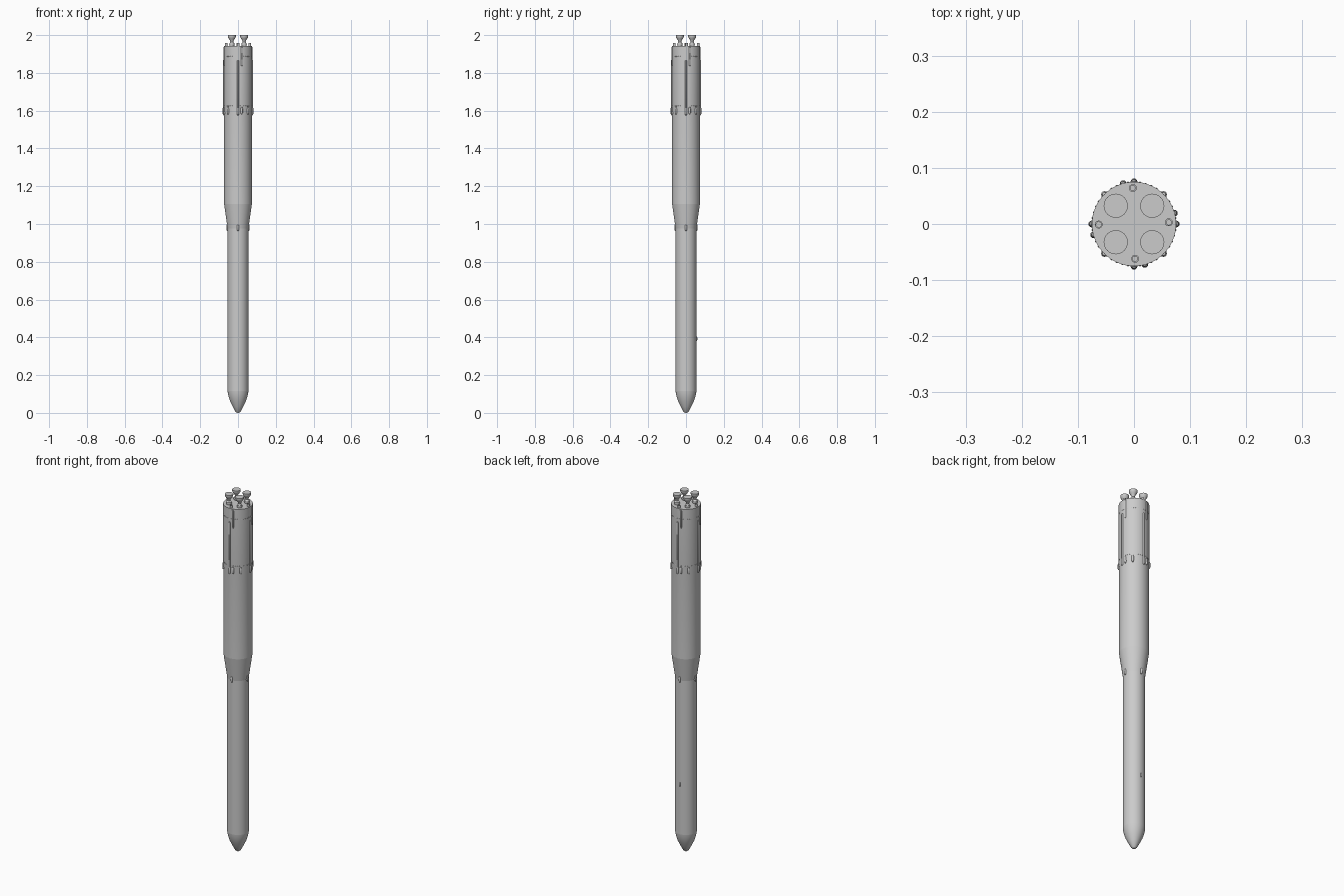
import bpy, bmesh
from math import pi, sin, cos, radians

if "Cube" in bpy.data.objects:
    bpy.data.objects.remove(bpy.data.objects["Cube"])

def finish(ob):
    bpy.ops.object.select_all(action='DESELECT')
    ob.select_set(True)
    bpy.context.view_layer.objects.active = ob
    bpy.ops.object.shade_smooth_by_angle(angle=radians(30))

def lathe(name, profile, loc=(0, 0, 0), seg=64):
    """Revolve (radius, height) points round z; radius 0 makes a pole."""
    bm = bmesh.new()
    rings = []
    for r, z in profile:
        if r == 0:
            rings.append([bm.verts.new((0, 0, z))])
        else:
            rings.append([bm.verts.new((r * cos(2 * pi * i / seg), r * sin(2 * pi * i / seg), z))
                          for i in range(seg)])
    for a, b in zip(rings, rings[1:]):
        for i in range(seg):
            j = (i + 1) % seg
            if len(a) == 1:
                bm.faces.new((a[0], b[j], b[i]))
            elif len(b) == 1:
                bm.faces.new((a[i], a[j], b[0]))
            else:
                bm.faces.new((a[i], a[j], b[j], b[i]))
    bmesh.ops.recalc_face_normals(bm, faces=bm.faces)
    me = bpy.data.meshes.new(name)
    bm.to_mesh(me)
    bm.free()
    ob = bpy.data.objects.new(name, me)
    bpy.context.collection.objects.link(ob)
    ob.location = loc
    finish(ob)
    return ob

def pod(name, angle, radius, z0, z1, r):
    """Round-ended tube running along the hull."""
    a = radians(angle)
    e = min(1.5 * r, (z1 - z0) / 3)
    lathe(name, [(0, z0), (r * .6, z0 + e * .2), (r, z0 + e), (r, z1 - e),
                 (r * .6, z1 - e * .2), (0, z1)],
          (radius * cos(a), radius * sin(a), 0), 12)

def rivets(name, z, radius, n):
    bm = bmesh.new()
    for i in range(n):
        a = 2 * pi * i / n
        res = bmesh.ops.create_icosphere(bm, subdivisions=1, radius=.0018)
        bmesh.ops.translate(bm, verts=res['verts'], vec=(radius * cos(a), radius * sin(a), z))
    me = bpy.data.meshes.new(name)
    bm.to_mesh(me)
    bm.free()
    ob = bpy.data.objects.new(name, me)
    bpy.context.collection.objects.link(ob)
    finish(ob)

# Hull, nose down
lathe("nose_cone", [(0, 0), (.008, .002), (.015, .009), (.028, .033), (.042, .062),
                    (.049, .083), (.0535, .102), (.055, .115)])
lathe("upper_stage", [(.055, .115), (.055, .975)])
lathe("flared_interstage", [(.055, .975), (.0735, 1.105)])
lathe("lower_stage", [(.0735, 1.105), (.0735, 1.58), (.075, 1.60), (.075, 1.943), (0, 1.943)])

# Four main engines
bell = [(.012, 1.94), (.014, 1.948), (.013, 1.957), (.008, 1.963), (.009, 1.970),
        (.015, 1.979), (.0195, 1.986), (.0215, 1.993), (.0215, 2.0), (0, 2.0)]
for sx in (-1, 1):
    for sy in (-1, 1):
        lathe("main_engine", bell, (sx * .0325, sy * .0325, 0), 32)

# Small exhaust pipes between the engines
for x, y in ((-.002, .064), (.062, .003), (.002, -.062), (-.063, -.001)):
    lathe("exhaust_pipe", [(.007, 1.94), (.007, 1.957), (.0045, 1.957), (.0045, 1.944)],
          (x, y, 0), 20)

# Long ducts, short tubes and pods around the lower stage
for k in range(4):
    q = 90 * k
    pod("long_duct", q, .0755, 1.585, 1.87, .005)
    pod("duct_pod", q, .0755, 1.575, 1.62, .006)
    pod("short_tube", q + 15, .0745, 1.835, 1.94, .005)
    pod("offset_pod", q + 15, .0745, 1.58, 1.62, .006)
    pod("diagonal_pod", q + 45, .0745, 1.58, 1.62, .006)
    pod("interstage_pod", q, .056, .963, .998, .006)
pod("upper_stage_pod", 90, .055, .38, .405, .005)

# Rivet rings
rivets("top_rivet_ring", 1.887, .075, 44)
rivets("middle_rivet_ring", 1.625, .075, 44)
